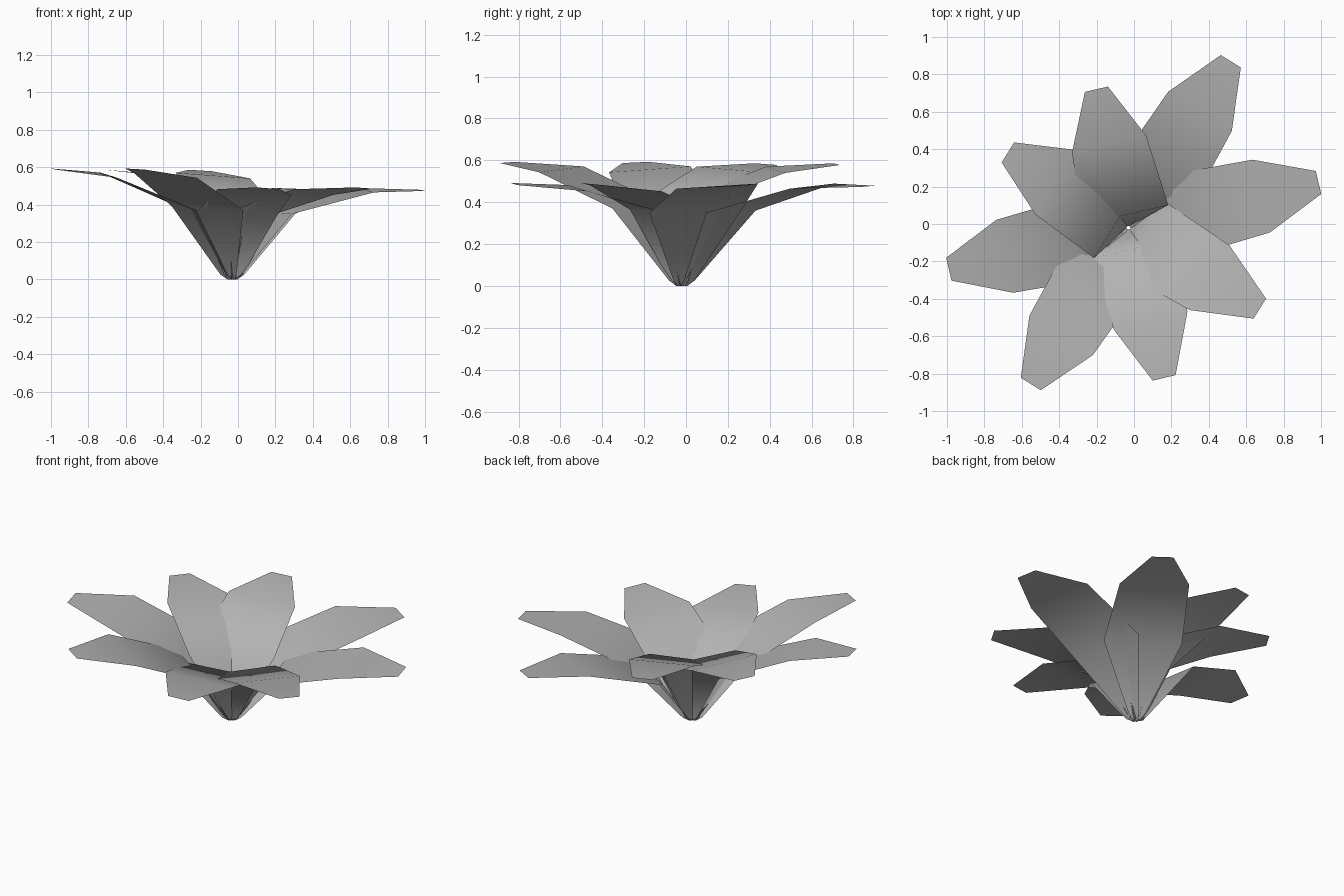
import bpy, math

if "Cube" in bpy.data.objects:
    bpy.data.objects.remove(bpy.data.objects["Cube"])

CX, CY = -0.03, -0.02   # where all petals meet

# petal styles: rows of (radius, height, half width, bank) from base to tip
# positive bank lifts the counter-clockwise edge
STYLES = {
    "low_outer":  [(0.01, 0.0, 0.025, 0), (0.04, 0.025, 0.05, 0), (0.275, 0.355, 0.225, 0.005), (0.73, 0.477, 0.20, 0.012), (1.045, 0.476, 0.063, 0.003)],
    "low_inner":  [(0.01, 0.0, 0.025, 0), (0.025, 0.025, 0.05, 0), (0.115, 0.355, 0.22, -0.01), (0.51, 0.467, 0.203, -0.015), (0.825, 0.487, 0.063, -0.005)],
    "high_outer": [(0.01, 0.0, 0.025, 0), (0.04, 0.025, 0.05, 0), (0.25, 0.38, 0.225, -0.01), (0.678, 0.557, 0.20, -0.014), (0.985, 0.59, 0.063, -0.003)],
    "high_inner": [(0.01, 0.0, 0.025, 0), (0.02, 0.025, 0.05, 0), (0.07, 0.41, 0.235, 0.01), (0.46, 0.555, 0.203, 0.015), (0.76, 0.582, 0.063, 0.004)],
}

grey = bpy.data.materials.new("petal_grey")
grey.diffuse_color = (0.45, 0.45, 0.45, 1)
grey.use_nodes = True
grey.node_tree.nodes["Principled BSDF"].inputs["Base Color"].default_value = grey.diffuse_color


def petal(name, rows, angle):
    """One sheet petal, a strip of quads pointing along angle, upper side outward."""
    c, s = math.cos(math.radians(angle)), math.sin(math.radians(angle))
    verts = []
    for r, z, w, bank in rows:
        for side in (-1, 1):
            t = side * w
            verts.append((CX + r * c - t * s, CY + r * s + t * c, z + side * bank))
    faces = [(2 * i, 2 * i + 2, 2 * i + 3, 2 * i + 1) for i in range(len(rows) - 1)]
    mesh = bpy.data.meshes.new(name)
    mesh.from_pydata(verts, [], faces)
    mesh.update()
    for p in mesh.polygons:
        p.use_smooth = True
    mesh.materials.append(grey)
    obj = bpy.data.objects.new(name, mesh)
    bpy.context.collection.objects.link(obj)
    return obj


# eight petals, 45 degrees apart, two of each style
for style, start in (("low_outer", 13.4), ("low_inner", -76.6),
                     ("high_outer", 193.0), ("high_inner", 103.0)):
    for k in range(2):
        petal(f"{style}_petal_{k + 1}", STYLES[style], start + 45 * k)
